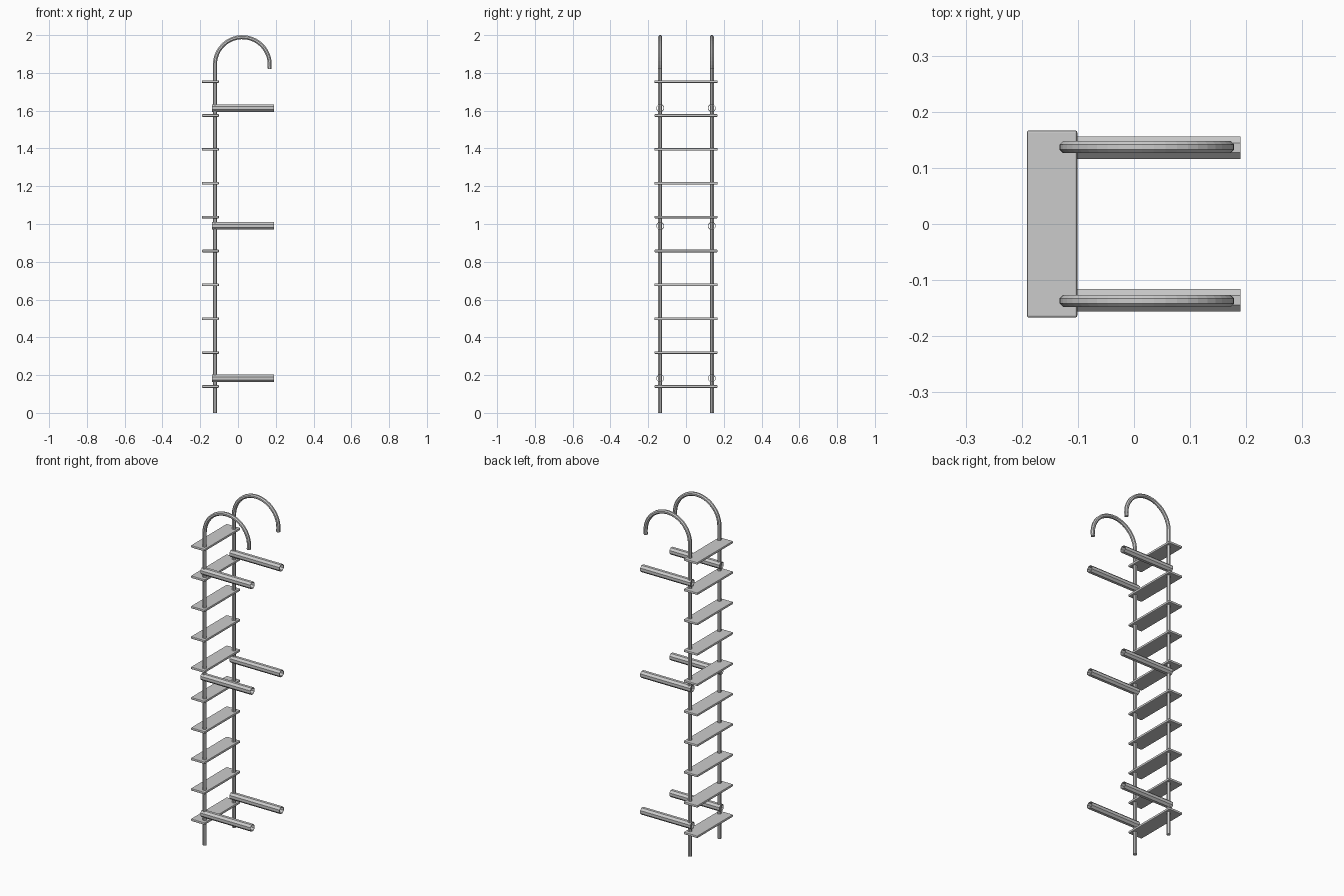
import bpy, bmesh, math
from mathutils import Vector

if "Cube" in bpy.data.objects:
    bpy.data.objects.remove(bpy.data.objects["Cube"])

SIDES = 8


def make_object(name, bm):
    bmesh.ops.recalc_face_normals(bm, faces=bm.faces)
    mesh = bpy.data.meshes.new(name)
    bm.to_mesh(mesh)
    bm.free()
    obj = bpy.data.objects.new(name, mesh)
    bpy.context.collection.objects.link(obj)
    return obj


def sweep(name, path, y, radius, capped=True):
    """Octagonal pipe along a path of (x, z) points at a fixed y."""
    bm = bmesh.new()
    pts = [Vector((x, y, z)) for x, z in path]
    side = Vector((0, 1, 0))
    rings = []
    for i, p in enumerate(pts):
        tangent = (pts[min(i + 1, len(pts) - 1)] - pts[max(i - 1, 0)]).normalized()
        normal = tangent.cross(side)
        ring = []
        for k in range(SIDES):
            a = 2 * math.pi * (k + 0.5) / SIDES
            ring.append(bm.verts.new(p + radius * (math.cos(a) * side + math.sin(a) * normal)))
        rings.append(ring)
    for r0, r1 in zip(rings, rings[1:]):
        for k in range(SIDES):
            n = (k + 1) % SIDES
            bm.faces.new((r0[k], r0[n], r1[n], r1[k]))
    if capped:
        bm.faces.new(rings[0])
        bm.faces.new(rings[-1])
    return make_object(name, bm)


# Side rails: straight post that curls over into a hook
RAIL_X, RAIL_Y, RAIL_R = -0.122, 0.137, 0.0115
HOOK_R, HOOK_Z = 0.145, 1.844
hook_x = RAIL_X + HOOK_R
path = [(RAIL_X, 0)]
for i in range(25):
    a = math.radians(180 - 189 * i / 24)
    path.append((hook_x + HOOK_R * math.cos(a), HOOK_Z + HOOK_R * math.sin(a)))

for label, s in (("front", -1), ("back", 1)):
    sweep(f"{label}_rail", path, s * RAIL_Y, RAIL_R)
    # Stand-off tubes, hollow with a thin wall
    for n, z in enumerate((0.183, 0.99, 1.614)):
        tube = sweep(f"{label}_standoff_{n + 1}", [(-0.137, z), (0.19, z)],
                     s * 0.136, 0.0215, capped=False)
        wall = tube.modifiers.new("wall", 'SOLIDIFY')
        wall.thickness = 0.003
        wall.offset = -1

# Treads: flat plates with softened edges
for n in range(10):
    bm = bmesh.new()
    bmesh.ops.create_cube(bm, size=1)
    for v in bm.verts:
        v.co = Vector((-0.146 + v.co.x * 0.09, v.co.y * 0.334, 0.14 + n * 0.1793 + v.co.z * 0.014))
    tread = make_object(f"tread_{n + 1}", bm)
    edge = tread.modifiers.new("edge", 'BEVEL')
    edge.width = 0.004
    edge.segments = 2
